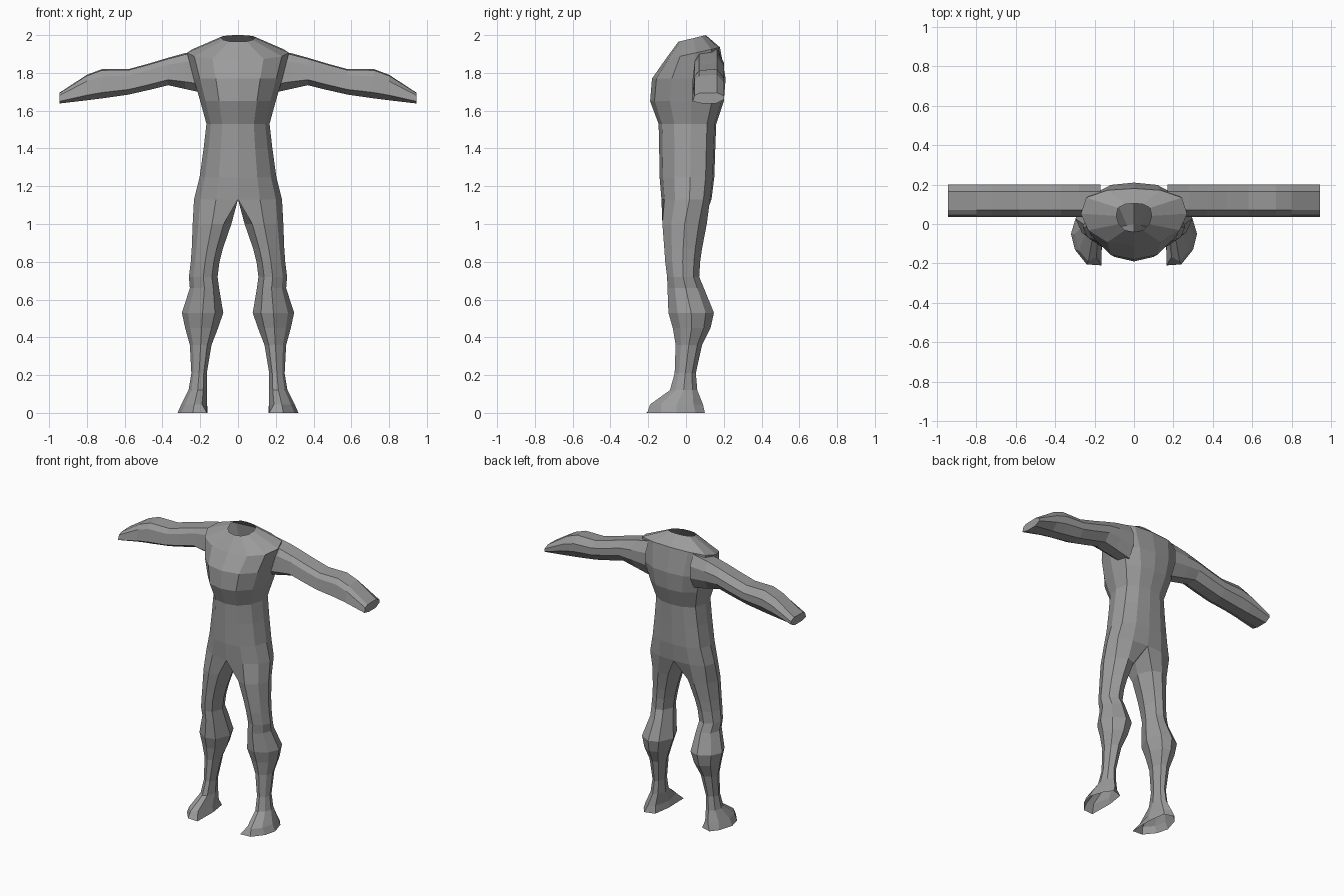
import bpy

cube = bpy.data.objects.get("Cube")
if cube:
    bpy.data.objects.remove(cube, do_unlink=True)

grey = bpy.data.materials.new("plain_grey")
grey.use_nodes = True
colour = (0.33, 0.33, 0.33, 1)
grey.diffuse_color = colour
grey.node_tree.nodes["Principled BSDF"].inputs["Base Color"].default_value = colour


def bridge(a, b, closed):
    """Quads between two rings of vertex indices."""
    n = min(len(a), len(b))
    return [(a[i], b[i], b[(i + 1) % n], a[(i + 1) % n]) for i in range(n if closed else n - 1)]


def make_object(name, verts, faces):
    mesh = bpy.data.meshes.new(name)
    mesh.from_pydata(verts, [], faces)
    mesh.materials.append(grey)
    obj = bpy.data.objects.new(name, mesh)
    bpy.context.collection.objects.link(obj)
    mirror = obj.modifiers.new("mirror", "MIRROR")
    mirror.merge_threshold = 0.002
    return obj


def section(profile, z_front, z_back, x_in, x_out, y_front, y_back):
    """Scale a unit outline to a body level that may tilt front to back."""
    return [(x_in + u * (x_out - x_in), y_front + v * (y_back - y_front),
             z_front + v * (z_back - z_front)) for u, v in profile]


# Unit outlines, from front centre round the left side to the back
half_torso = [(0, 0), (.5, .06), (.86, .27), (1, .56), (.9, .84), (.5, .97), (0, 1)]
leg_outline = [(.2, .08), (.5, 0), (.85, .2), (1, .5), (.85, .82), (.5, 1), (.2, .9), (0, .5)]

# Torso levels: front z, back z, outer x, front y, back y
torso_levels = [
    (1.965, 2.0, .09, -.04, .105),
    (1.87, 1.935, .27, -.11, .18),
    (1.77, 1.77, .235, -.18, .21),
    (1.65, 1.65, .2, -.19, .2),
    (1.53, 1.53, .167, -.145, .16),
    (1.4, 1.4, .182, -.142, .155),
    (1.25, 1.25, .203, -.14, .15),
    (1.13, 1.13, .233, -.13, .135),
]
# Leg levels: z, inner x, outer x, front y, back y
leg_levels = [
    (1.0, .035, .24, -.125, .11),
    (.87, .08, .245, -.115, .085),
    (.8, .098, .25, -.11, .075),
    (.72, .108, .26, -.1, .07),
    (.66, .1, .255, -.098, .095),
    (.53, .078, .297, -.093, .148),
    (.45, .105, .28, -.07, .13),
    (.36, .14, .255, -.055, .085),
    (.21, .165, .247, -.06, .052),
    (.12, .165, .262, -.085, .06),
    (.045, .163, .3, -.19, .09),
]
sole = [(.165, -.21), (.24, -.205), (.3, -.13), (.32, -.05), (.29, .05),
        (.25, .1), (.18, .08), (.162, -.04)]

# Body: half torso continuing into one leg, mirrored
rings = [section(half_torso, zf, zb, 0, x, yf, yb) for zf, zb, x, yf, yb in torso_levels]
crotch = len(rings) - 1
rings[crotch].append((0, 0, 1.13))
rings += [section(leg_outline, z, z, xi, xo, yf, yb) for z, xi, xo, yf, yb in leg_levels]
rings.append([(x, y, 0) for x, y in sole])
verts, ids, faces = [], [], []
for ring in rings:
    ids.append(list(range(len(verts), len(verts) + len(ring))))
    verts += ring
for i in range(len(rings) - 1):
    faces += bridge(ids[i], ids[i + 1], i >= crotch)
make_object("torso_and_legs", verts, faces)

# Arms: y and height fraction of the outline; then x, bottom z, top z
arm_outline = [(.165, 1), (.2, .7), (.2, .35), (.16, 0), (.085, 0), (.035, .2), (.045, .75), (.07, .96)]
arm_levels = [
    (.17, 1.69, 1.925), (.28, 1.715, 1.905), (.37, 1.735, 1.88), (.47, 1.71, 1.85),
    (.58, 1.685, 1.82), (.72, 1.665, 1.82), (.8, 1.655, 1.79), (.945, 1.638, 1.695),
]
verts, faces = [], []
n = len(arm_outline)
for x, bottom, top in arm_levels:
    verts += [(x, y, bottom + w * (top - bottom)) for y, w in arm_outline]
for i in range(len(arm_levels) - 1):
    faces += bridge(list(range(i * n, i * n + n)), list(range(i * n + n, i * n + 2 * n)), True)
faces.append(tuple(range(len(verts) - 1, len(verts) - n - 1, -1)))
make_object("arms", verts, faces)
